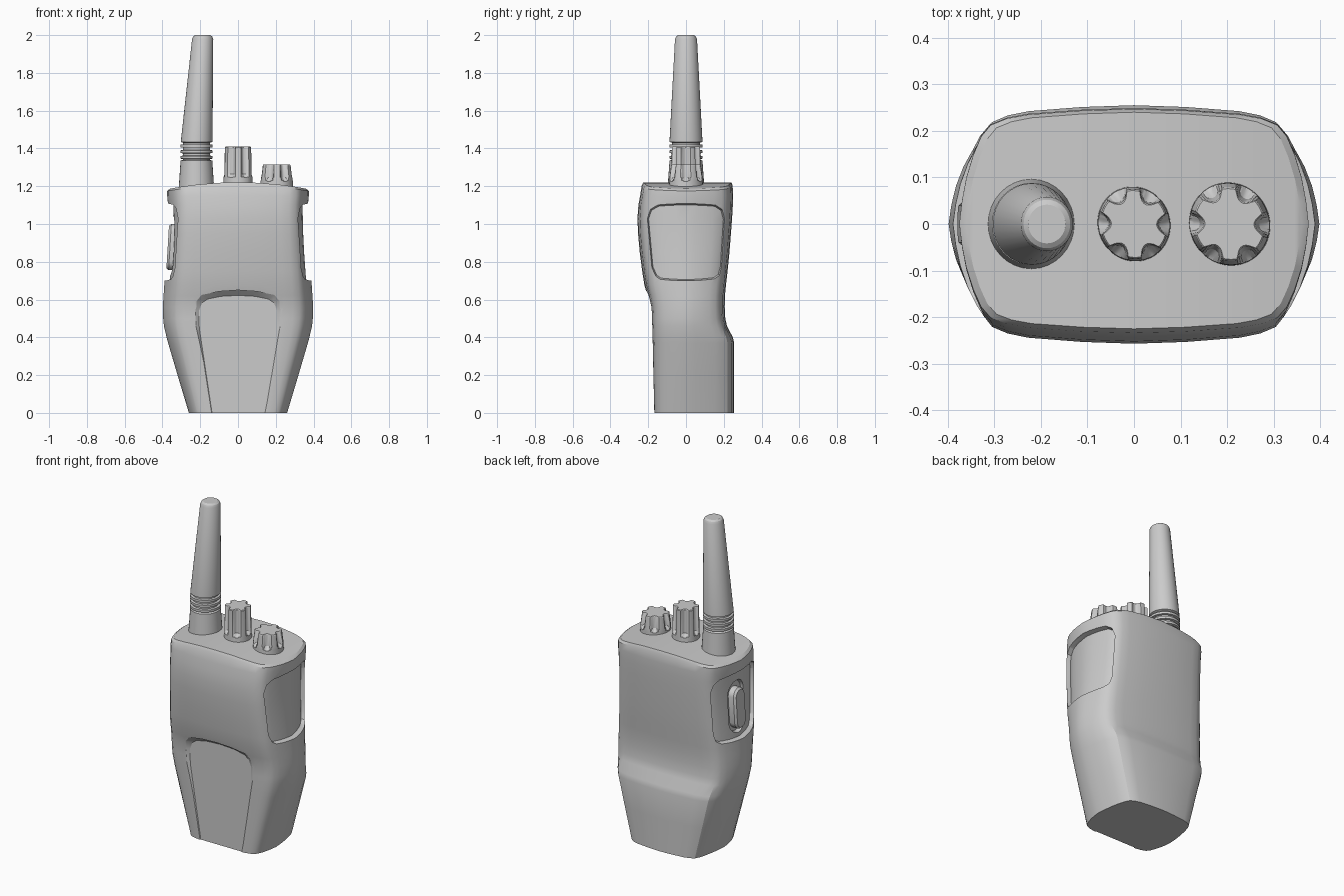
import bpy, bmesh
from math import sin, cos, pi, sqrt
from mathutils import Vector

if "Cube" in bpy.data.objects:
    bpy.data.objects.remove(bpy.data.objects["Cube"])


def loft(name, rings, strip_caps=False):
    """Skin closed rings; strip_caps joins points mirrored across y."""
    bm = bmesh.new()
    vs = [[bm.verts.new(p) for p in r] for r in rings]
    n = len(rings[0])
    for a, b in zip(vs, vs[1:]):
        for i in range(n):
            j = (i + 1) % n
            bm.faces.new((a[i], a[j], b[j], b[i]))
    for r in (vs[0], vs[-1]):
        if strip_caps:
            for i in range(n // 2):
                quad = [r[i], r[i + 1], r[(n - i - 1) % n], r[(n - i) % n]]
                bm.faces.new(list(dict.fromkeys(quad)))
        else:
            bm.faces.new(r)
    bmesh.ops.recalc_face_normals(bm, faces=bm.faces)
    me = bpy.data.meshes.new(name)
    bm.to_mesh(me)
    bm.free()
    ob = bpy.data.objects.new(name, me)
    bpy.context.collection.objects.link(ob)
    return ob


def activate(ob):
    bpy.ops.object.select_all(action='DESELECT')
    bpy.context.view_layer.objects.active = ob
    ob.select_set(True)


def smooth(ob, angle=0.5):
    activate(ob)
    bpy.ops.object.shade_smooth_by_angle(angle=angle)


def boolean(ob, other, op='DIFFERENCE'):
    other.hide_render = True
    activate(ob)
    m = ob.modifiers.new("cut", 'BOOLEAN')
    m.object, m.operation, m.solver = other, op, 'EXACT'
    bpy.ops.object.modifier_apply(modifier=m.name)
    bpy.data.objects.remove(other)


# Body: quarter cross-section and (z, half width, front depth, back depth)
QUARTER = [(1, 0), (.985, .2), (.96, .4), (.92, .6), (.875, .76), (.82, .86),
           (.73, .915), (.61, .95), (.3, .985), (0, 1)]
HALF = QUARTER + [(-x, y) for x, y in QUARTER[-2::-1]]
SECTION = HALF + [(x, -y) for x, y in HALF[-2:0:-1]]
ROWS = [(0, .26, .175, .255), (.2, .32, .18, .255), (.37, .37, .184, .255),
        (.4, .378, .185, .248), (.46, .392, .187, .217), (.5, .396, .188, .208),
        (.56, .398, .191, .205), (.62, .394, .205, .206), (.68, .39, .221, .212),
        (.75, .385, .232, .22), (.85, .378, .245, .23), (.95, .373, .254, .238),
        (1.03, .371, .257, .244), (1.1, .37, .252, .248), (1.15, .375, .243, .249)]


def body_ring(z, w, f, b, arch=0, dx=0, sy=1):
    return [(x * (w - dx), y * sy * (b if y > 0 else f), z + arch * (1 - x * x))
            for x, y in SECTION]


rings = [body_ring(*r) for r in ROWS]
rings += [body_ring(1.175, .375, .234, .247, .03), body_ring(1.187, .36, .225, .24, .034)]
body = loft("radio_body", rings, True)

# Side grip recesses, cut with tapered prisms down to an inner core
SIDE = [(-.165, .715), (-.14, .702), (.155, .702), (.187, .715), (.202, .76),
        (.222, 1.04), (.205, 1.09), (.165, 1.11), (-.155, 1.11), (-.20, 1.09),
        (-.22, 1.04), (-.19, .76)]


def side_ring(x, grow):
    return [(x, y * (1 + grow / .21), .906 + (z - .906) * (1 + grow / .2)) for y, z in SIDE]


for s in (-1, 1):
    boolean(body, loft("side_cutter", [side_ring(s * .24, -.035), side_ring(s * .375, 0),
                                       side_ring(s * .46, .015)]))
core = loft("core", [body_ring(*r, dx=.028, sy=.97) for r in ROWS if .6 < r[0] < 1.16], True)
boolean(body, core, 'UNION')


# Talk button in a capsule-shaped slot on the left side
def capsule(x, r, z0, z1, lean=0):
    pts = []
    for k in range(24):
        a = (k + .5) * 2 * pi / 24
        c = z1 - r if sin(a) > 0 else z0 + r
        z = c + r * sin(a)
        pts.append((x + lean * (z - .88), r * cos(a), z))
    return pts


boolean(body, loft("slot_cutter", [capsule(-.325, .07, .735, 1.035, .06),
                                   capsule(-.36, .08, .725, 1.045, .06),
                                   capsule(-.46, .08, .725, 1.045, .06)]))
smooth(loft("talk_button", [capsule(-.315, .05, .755, 1.0, .06), capsule(-.36, .05, .755, 1.0, .06),
                            capsule(-.372, .04, .765, .99, .06)]))

# Front belt panel recess
OUTER = [(.14, -.05), (.25, .47), (.25, .54), (.23, .595), (.19, .625), (.1, .643)]
INNER = [(.13, -.05), (.205, .45), (.207, .54), (.19, .583), (.16, .603), (.09, .617)]


def front_ring(half, top, y, slope=0):
    pts = half + [(0, top)] + [(-x, z) for x, z in half[::-1]]
    return [(x, y - slope * z, z) for x, z in pts]


boolean(body, loft("front_cutter", [front_ring(INNER, .622, -.163, .012),
                                    front_ring(OUTER, .65, -.185, .02),
                                    front_ring(OUTER, .65, -.4)]))
smooth(body)

# Antenna: leaning stack of circles (z, radius, centre x)
STACK = [(1.17, .095, -.22), (1.335, .084, -.22), (1.34, .072, -.22)]
for z in (1.352, 1.382, 1.412):
    STACK += [(z - .008, .072, -.22), (z - .006, .085, -.22), (z + .008, .085, -.22),
              (z + .01, .072, -.22)]
STACK += [(1.43, .072, -.22), (1.435, .084, -.219), (1.98, .056, -.187),
          (1.993, .05, -.187), (2.0, .04, -.187)]
smooth(loft("antenna", [[(cx + r * cos(k * pi / 16), r * 1.04 * sin(k * pi / 16), z)
                         for k in range(32)] for z, r, cx in STACK]))


# Fluted control knobs
def knob_ring(cx, z, r, flute):
    pts = []
    for k in range(96):
        a = k * 2 * pi / 96
        off = ((a - pi / 6) + pi / 6) % (pi / 3) - pi / 6
        d = r * sin(off)
        dip = sqrt(max(0, flute * flute - d * d))
        pts.append((cx + (r - dip) * cos(a), (r - dip) * sin(a) * 1.05, z))
    return pts


def turn_quarter(ring, cx):
    """Rotate so that flutes face front and back."""
    return [(cx + (x - cx) * cos(pi / 6) - y * .5, (x - cx) * .5 + y * cos(pi / 6), z)
            for x, y, z in ring]


for name, cx, z0, z1, r0, r1 in (("volume_knob", 0, 1.2, 1.41, .078, .072),
                                 ("channel_knob", .205, 1.18, 1.315, .087, .076)):
    steps = [(z0, r0, 0), (z0 + .045, r0 - .002, 0), (z0 + .05, r0 - .002, .01),
             (z0 + .065, r0 - .003, .021), (z1 - .004, r1, .021), (z1, r1 - .003, .021)]
    smooth(loft(name, [turn_quarter(knob_ring(cx, z, r, f), cx) for z, r, f in steps]))
